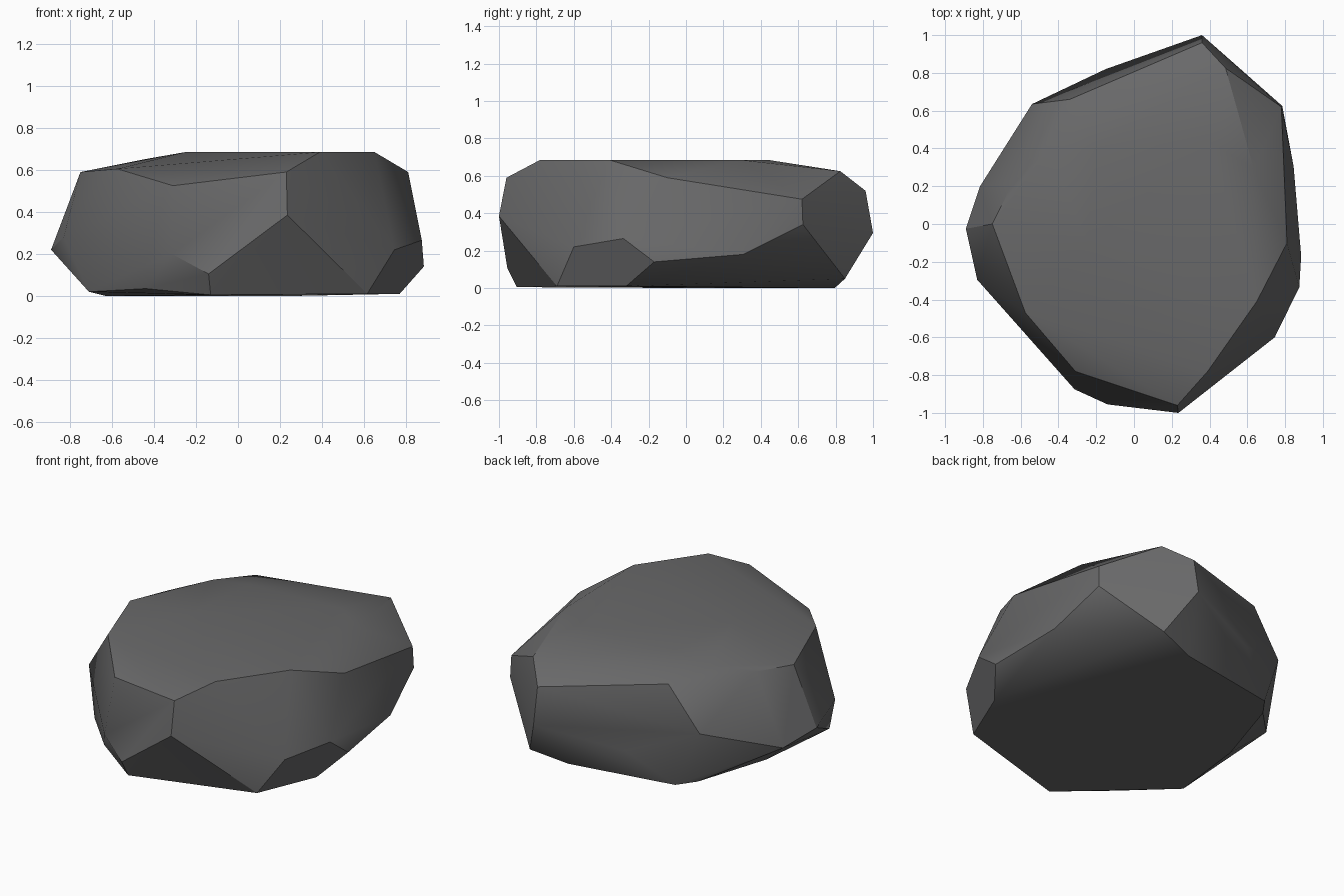
import bpy, bmesh, math

if "Cube" in bpy.data.objects:
    bpy.data.objects.remove(bpy.data.objects["Cube"])

# Corner points of the chiselled boulder, grouped by height
base = [(.615, -.69, .01), (.77, -.32, .01), (.49, .85, .05), (.26, .795, 0),
        (-.4, .68, 0), (-.48, .57, 0), (-.63, .1, 0), (-.71, -.41, .02),
        (-.44, -.7, .035), (-.13, -.905, .005)]
middle = [(-.14, -.955, .105), (.235, -1, .385), (.745, -.6, .22), (.875, -.335, .265),
          (.885, -.17, .14), (.845, .305, .18), (.785, .625, .34), (.78, .62, .475),
          (.36, 1, .295), (-.15, .82, .2), (-.54, .635, .34), (-.815, .2, .16),
          (-.89, -.025, .22), (-.83, -.295, .28), (-.315, -.875, .2)]
crown = [(.23, -.96, .59), (-.31, -.78, .525), (-.575, -.47, .605), (-.75, 0, .59),
         (-.64, .22, .6), (-.45, .4, .65), (-.34, .66, .61), (.36, .96, .52),
         (.485, .825, .625), (.81, -.1, .59)]
top = [(.39, -.78, .685), (.65, -.41, .685), (.635, .29, .685),
       (.4, .44, .685), (-.2, .4, .685), (-.25, -.1, .685)]

# Wrap the points in a convex skin
bm = bmesh.new()
for p in base + middle + crown + top:
    bm.verts.new(p)
hull = bmesh.ops.convex_hull(bm, input=bm.verts[:])
loose = [v for v in bm.verts if not v.link_faces]
bmesh.ops.delete(bm, geom=loose, context='VERTS')
bmesh.ops.dissolve_limit(bm, angle_limit=math.radians(3), verts=bm.verts[:], edges=bm.edges[:])
bmesh.ops.recalc_face_normals(bm, faces=bm.faces[:])
mesh = bpy.data.meshes.new("boulder")
bm.to_mesh(mesh)
bm.free()

# Dark stone colour
stone = bpy.data.materials.new("dark_grey_stone")
stone.diffuse_color = (.14, .14, .142, 1)
stone.use_nodes = True
stone.node_tree.nodes["Principled BSDF"].inputs["Base Color"].default_value = stone.diffuse_color
mesh.materials.append(stone)

boulder = bpy.data.objects.new("boulder", mesh)
bpy.context.collection.objects.link(boulder)
bpy.context.view_layer.objects.active = boulder
boulder.select_set(True)
bpy.ops.object.shade_smooth_by_angle(angle=math.radians(30))
